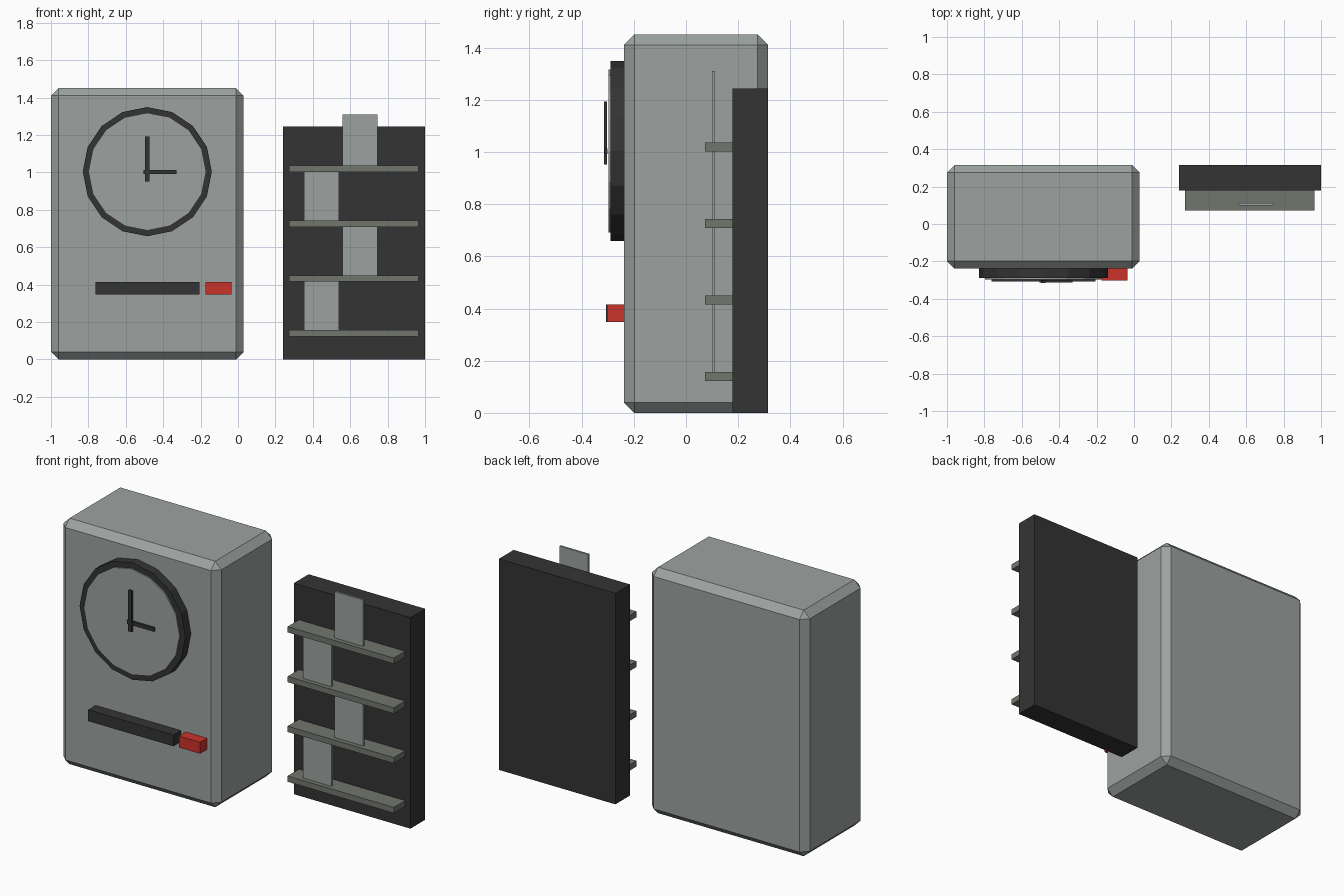
import bpy, math

if "Cube" in bpy.data.objects:
    bpy.data.objects.remove(bpy.data.objects["Cube"])


def material(name, rgb):
    m = bpy.data.materials.new(name)
    m.diffuse_color = (*rgb, 1)
    m.use_nodes = True
    m.node_tree.nodes["Principled BSDF"].inputs["Base Color"].default_value = m.diffuse_color
    return m


GREY = material("light_grey", (0.335, 0.365, 0.355))
SHELF = material("shelf_grey", (0.165, 0.18, 0.155))
DARK = material("charcoal", (0.034, 0.034, 0.034))
RED = material("red", (0.60, 0.032, 0.024))


def box(name, x, y, z, mat, bevel=0):
    """Box from (min, max) ranges, with optional chamfered edges."""
    bpy.ops.mesh.primitive_cube_add(size=1, location=[sum(r) / 2 for r in (x, y, z)])
    o = bpy.context.object
    o.name = name
    o.scale = [r[1] - r[0] for r in (x, y, z)]
    bpy.ops.object.transform_apply(location=False, rotation=False, scale=True)
    o.data.materials.append(mat)
    if bevel:
        b = o.modifiers.new("chamfer", 'BEVEL')
        b.width = bevel
        b.segments = 1
    return o


def disc(name, radius, y, mat):
    """16-sided disc facing the front, centred on the clock."""
    bpy.ops.mesh.primitive_cylinder_add(
        vertices=16, radius=radius, depth=y[1] - y[0],
        location=(CX, sum(y) / 2, CZ), rotation=(math.pi / 2, 0, 0))
    o = bpy.context.object
    o.name = name
    o.data.materials.append(mat)


# Clock housing
box("clock_body", (-1.0, 0.03), (-0.238, 0.315), (0, 1.45), GREY, 0.04)

# Dial: dark rim with a raised face plate
CX, CZ = -0.485, 1.004
disc("dial_rim", 0.345, (-0.29, -0.23), DARK)
disc("dial_face", 0.312, (-0.298, -0.285), GREY)

# Hands
box("minute_hand", (CX - 0.011, CX + 0.011), (-0.315, -0.302), (0.952, 1.193), DARK)
box("hour_hand", (-0.506, -0.33), (-0.312, -0.30), (0.992, 1.014), DARK)

# Card slot and button
box("card_slot", (-0.762, -0.206), (-0.307, -0.23), (0.348, 0.415), DARK)
box("button", (-0.174, -0.036), (-0.302, -0.23), (0.348, 0.415), RED)

# Card rack with staggered cards standing on the shelves
box("rack_back", (0.24, 1.0), (0.178, 0.315), (0, 1.244), DARK)
for i in range(4):
    z = 0.122 + 0.2935 * i
    box(f"rack_shelf_{i + 1}", (0.272, 0.965), (0.073, 0.185), (z, z + 0.034), SHELF)
    x = 0.56 if i % 2 else 0.354
    box(f"time_card_{i + 1}", (x, x + 0.186), (0.10, 0.112), (z + 0.03, z + 0.307), GREY)
